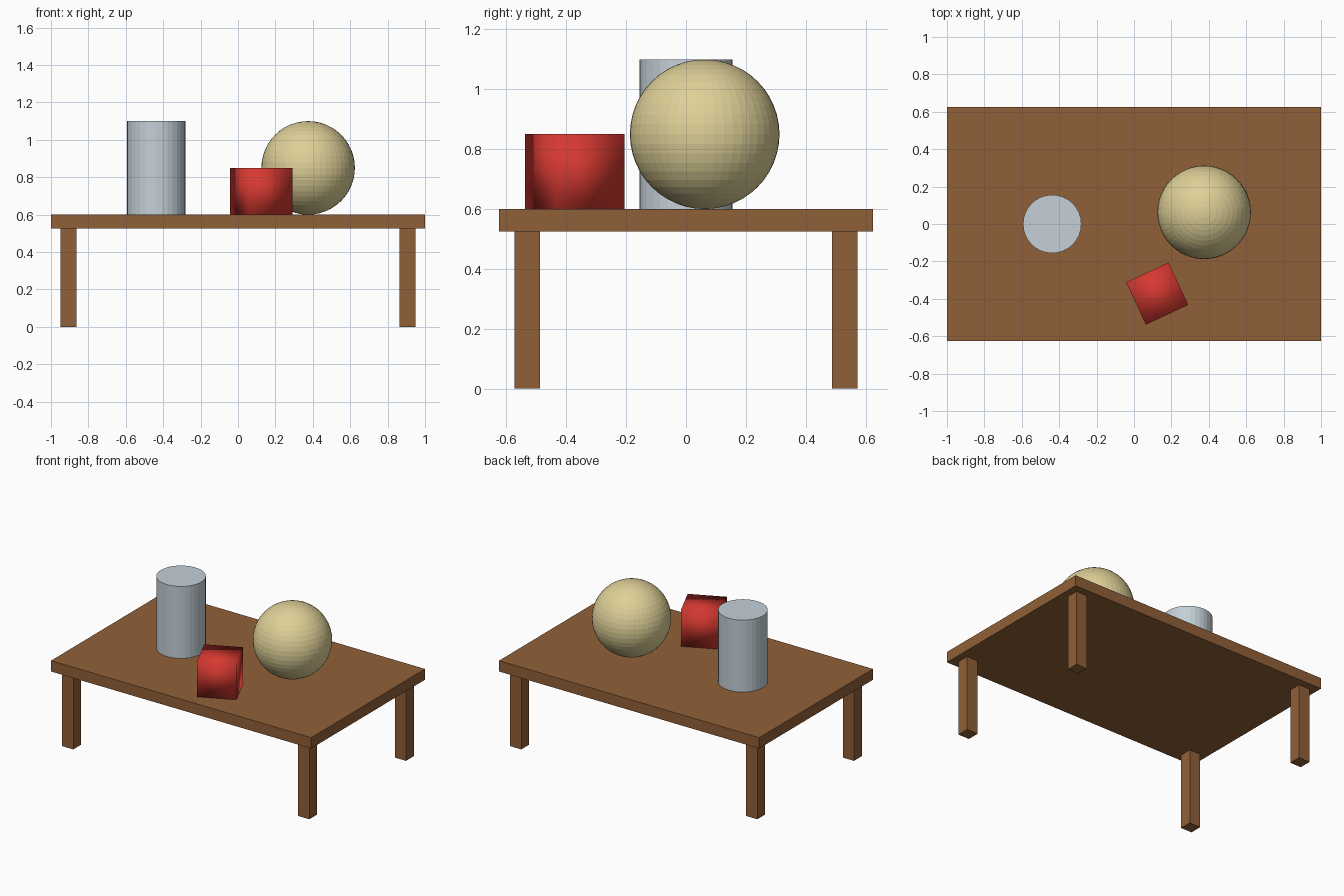
import bpy
from math import radians

default = bpy.data.objects.get("Cube")
if default:
    bpy.data.objects.remove(default, do_unlink=True)


def material(name, rgb):
    mat = bpy.data.materials.new(name)
    mat.use_nodes = True
    colour = (*rgb, 1)
    mat.diffuse_color = colour
    mat.node_tree.nodes["Principled BSDF"].inputs["Base Color"].default_value = colour
    return mat


def finish(name, mat):
    obj = bpy.context.object
    obj.name = name
    obj.data.materials.append(mat)
    return obj


def box(name, centre, size, mat, turn=0):
    bpy.ops.mesh.primitive_cube_add(size=1, location=centre)
    obj = finish(name, mat)
    obj.scale = size
    bpy.ops.object.transform_apply(location=False, rotation=False, scale=True)
    obj.rotation_euler.z = radians(turn)
    return obj


wood = material("brown wood", (0.28, 0.117, 0.04))
red = material("red", (0.66, 0.04, 0.03))
cream = material("pale yellow", (0.73, 0.63, 0.31))
grey = material("light blue grey", (0.55, 0.63, 0.68))

# Table: top slab and four legs
box("table_top", (0, 0, 0.5625), (2, 1.25, 0.075), wood)
for x_name, x in (("left", 1), ("right", -1)):
    for y_name, y in (("front", -1), ("back", 1)):
        box(f"{y_name}_{x_name}_leg", (x * 0.907, y * 0.531, 0.2625),
            (0.085, 0.085, 0.525), wood)

# Softly shaded block, turned on the table
box("red_block", (0.124, -0.372, 0.725), (0.25, 0.25, 0.25), red, turn=25)
bpy.ops.object.shade_smooth()

# Upright cylinder
bpy.ops.mesh.primitive_cylinder_add(vertices=32, radius=0.156, depth=0.5,
                                    location=(-0.4375, 0, 0.85))
finish("cylinder", grey)

# Ball resting on the table
bpy.ops.mesh.primitive_uv_sphere_add(segments=48, ring_count=24, radius=0.25,
                                     location=(0.375, 0.0625, 0.85))
finish("ball", cream)
